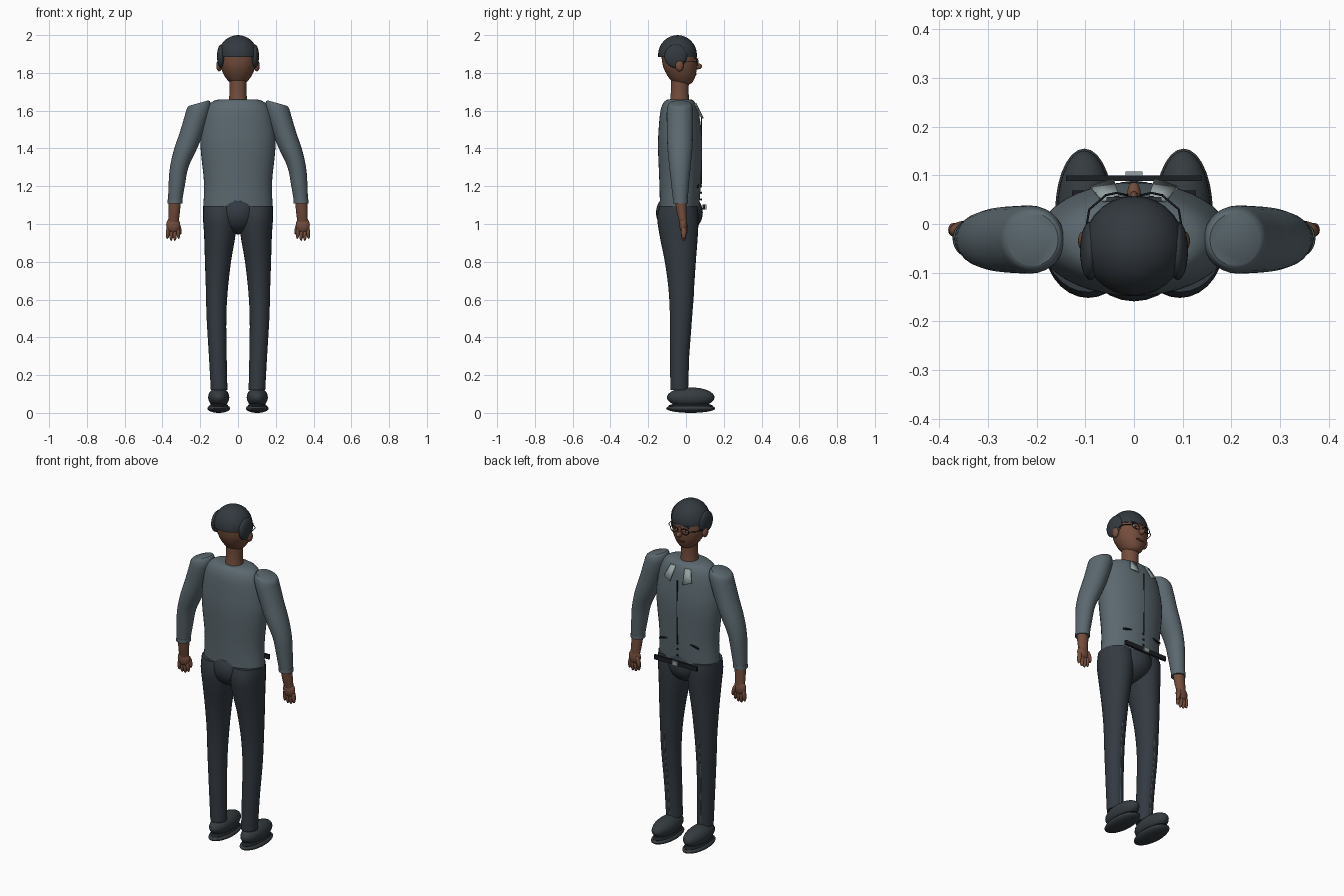
import bpy, bmesh, math
from mathutils import Vector, Matrix

if "Cube" in bpy.data.objects:
    bpy.data.objects.remove(bpy.data.objects["Cube"])


def mat(name, r, g, b):
    m = bpy.data.materials.new(name)
    m.diffuse_color = (r, g, b, 1)
    m.use_nodes = True
    m.node_tree.nodes["Principled BSDF"].inputs["Base Color"].default_value = m.diffuse_color
    return m


SHIRT = mat("grey_knit", 0.105, 0.14, 0.16)
PANTS = mat("dark_trouser", 0.033, 0.042, 0.053)
SHOE = mat("shoe_grey", 0.035, 0.044, 0.050)
HAIR = mat("hair_charcoal", 0.033, 0.041, 0.050)
SKIN = mat("brown_skin", 0.175, 0.075, 0.045)
PALE = mat("pale_grey", 0.30, 0.36, 0.36)
BLACK = mat("near_black", 0.012, 0.014, 0.017)
LIP = mat("lip_brown", 0.10, 0.028, 0.022)
WHITE = mat("eye_white", 0.6, 0.6, 0.57)


def finish(bm, name, material, angle=40):
    bmesh.ops.recalc_face_normals(bm, faces=bm.faces)
    me = bpy.data.meshes.new(name)
    bm.to_mesh(me)
    bm.free()
    ob = bpy.data.objects.new(name, me)
    bpy.context.collection.objects.link(ob)
    me.materials.append(material)
    bpy.ops.object.select_all(action='DESELECT')
    ob.select_set(True)
    bpy.context.view_layer.objects.active = ob
    bpy.ops.object.shade_smooth_by_angle(angle=math.radians(angle))
    return ob


def ball(name, material, loc, rad, rot=(0, 0, 0), floor=None):
    """Ellipsoid, optionally cut flat below a height."""
    bm = bmesh.new()
    bmesh.ops.create_uvsphere(bm, u_segments=28, v_segments=16, radius=1)
    R = (Matrix.Rotation(rot[2], 4, 'Z') @ Matrix.Rotation(rot[1], 4, 'Y')
         @ Matrix.Rotation(rot[0], 4, 'X'))
    bm.transform(Matrix.Translation(loc) @ R @ Matrix.Diagonal((*rad, 1)))
    if floor is not None:
        bmesh.ops.bisect_plane(bm, geom=bm.verts[:] + bm.edges[:] + bm.faces[:],
                               plane_co=(0, 0, floor), plane_no=(0, 0, -1), clear_outer=True)
        bmesh.ops.holes_fill(bm, edges=[e for e in bm.edges if e.is_boundary])
    return finish(bm, name, material)


def box(name, material, loc, size, rot=(0, 0, 0)):
    bm = bmesh.new()
    bmesh.ops.create_cube(bm, size=1)
    R = Matrix.Rotation(rot[1], 4, 'Y') @ Matrix.Rotation(rot[0], 4, 'X')
    bm.transform(Matrix.Translation(loc) @ R @ Matrix.Diagonal((*size, 1)))
    return finish(bm, name, material)


def loft(name, material, rings, tilt=0, side=1, seg=28, steps=4):
    """Skin smoothed elliptical rings (z, cx, cy, rx, ry); tilt slopes the first ring."""
    P = [Vector(r) for r in rings]
    rows = []
    for i in range(len(P) - 1):
        a, b, c, d = P[max(i - 1, 0)], P[i], P[i + 1], P[min(i + 2, len(P) - 1)]
        for k in range(steps):
            t = k / steps
            rows.append(0.5 * (2 * b + (c - a) * t + (2 * a - 5 * b + 4 * c - d) * t * t
                               + (3 * b - a - 3 * c + d) * t ** 3))
    rows.append(P[-1])
    bm = bmesh.new()
    loops = []
    z0, z1 = rings[0][0], rings[-1][0]
    for z, cx, cy, rx, ry in rows:
        slope = tilt * (z - z1) / (z0 - z1)
        ring = []
        for j in range(seg):
            u = 2 * math.pi * j / seg
            dx = rx * math.cos(u)
            ring.append(bm.verts.new((side * (cx + dx), cy + ry * math.sin(u), z - slope * dx)))
        loops.append(ring)
    for p, q in zip(loops, loops[1:]):
        for j in range(seg):
            k = (j + 1) % seg
            bm.faces.new((p[j], p[k], q[k], q[j]))
    bm.faces.new(loops[0])
    bm.faces.new(loops[-1])
    return finish(bm, name, material)


def tube(name, material, pts, r, closed=False):
    cu = bpy.data.curves.new(name, 'CURVE')
    cu.dimensions = '3D'
    cu.bevel_depth = r
    cu.bevel_resolution = 1
    sp = cu.splines.new('POLY')
    sp.points.add(len(pts) - 1)
    for p, co in zip(sp.points, pts):
        p.co = (*co, 1)
    sp.use_cyclic_u = closed
    cu.materials.append(material)
    ob = bpy.data.objects.new(name, cu)
    bpy.context.collection.objects.link(ob)


# Torso, pelvis and neck
loft("torso", SHIRT, [
    (1.66, 0, -.035, .10, .062), (1.645, 0, -.035, .14, .082), (1.60, 0, -.035, .172, .10),
    (1.50, 0, -.032, .193, .113), (1.40, 0, -.031, .198, .117), (1.22, 0, -.031, .180, .110),
    (1.09, 0, -.034, .184, .104)], seg=40)
ball("pelvis", PANTS, (0, -.035, 1.06), (.115, .124, .115))
loft("neck", SKIN, [(1.77, 0, -.032, .046, .048), (1.70, 0, -.033, .045, .047),
                    (1.64, 0, -.034, .050, .052)])

# Head
loft("head", SKIN, [
    (1.97, 0, -.045, .055, .06), (1.93, 0, -.042, .086, .087), (1.88, 0, -.036, .096, .093),
    (1.83, 0, -.031, .091, .089), (1.785, 0, -.024, .072, .074), (1.75, 0, -.018, .045, .052),
    (1.737, 0, -.015, .022, .028)])
ball("hair_cap", HAIR, (0, -.045, 1.893), (.104, .103, .107), floor=1.885)
ball("nose", SKIN, (0, .062, 1.835), (.014, .024, .016))
ball("nose_bridge", SKIN, (0, .053, 1.855), (.009, .014, .025))
ball("mouth", LIP, (0, .046, 1.792), (.026, .010, .007))

# Front closure, belt and buckle
box("front_seam", BLACK, (0, .083, 1.39), (.005, .006, .36))
box("belt", BLACK, (0, .094, 1.09), (.28, .012, .026))
box("buckle", PALE, (0, .103, 1.09), (.034, .010, .024))
for i in range(3):
    ball("button", BLACK, (0, .080, 1.13 + i * .035), (.006, .005, .006))

for s in (-1, 1):
    # Side hair, ears and face details
    ball("side_hair", HAIR, (s * .090, -.055, 1.888), (.021, .060, .062))
    ball("ear", SKIN, (s * .100, -.035, 1.838), (.015, .022, .030))
    ball("eye", WHITE, (s * .036, .049, 1.860), (.015, .006, .008))
    ball("pupil", BLACK, (s * .036, .054, 1.860), (.006, .004, .007))
    box("eyebrow", HAIR, (s * .037, .050, 1.883), (.038, .010, .007), (0, s * .12, 0))
    tube("glasses_rim", BLACK, [(s * .036 + .023 * math.cos(a), .064 - .1 * abs(math.cos(a)) * .05,
                                 1.858 + .017 * math.sin(a))
                                for a in [i * math.pi / 10 for i in range(20)]], .0022, True)
    tube("glasses_arm", BLACK, [(s * .059, .058, 1.86), (s * .092, .03, 1.862),
                                (s * .102, -.03, 1.86)], .0022)

    # Collar flap and pocket slit
    bm = bmesh.new()
    bm.faces.new([bm.verts.new((s * x, y, z)) for x, y, z in
                  ((.030, .055, 1.640), (.065, .050, 1.640), (.090, .078, 1.575), (.042, .094, 1.560))])
    flap = finish(bm, "collar_flap", PALE)
    flap.modifiers.new("thickness", 'SOLIDIFY').thickness = .006
    box("pocket_slit", BLACK, (s * .10, .064, 1.20), (.055, .010, .008), (0, s * .25, 0))

    # Sleeve and cuff
    loft("sleeve", SHIRT, [
        (1.640, .208, -.032, .052, .054), (1.628, .209, -.032, .062, .064),
        (1.59, .213, -.032, .069, .070), (1.50, .240, -.032, .068, .069),
        (1.40, .276, -.032, .064, .066), (1.30, .311, -.032, .050, .056),
        (1.20, .325, -.031, .043, .046), (1.12, .333, -.030, .037, .038)], tilt=.28, side=s)
    loft("cuff", SHIRT, [(1.130, .333, -.030, .039, .040), (1.108, .334, -.030, .039, .040)],
         side=s, steps=1)

    # Wrist, palm, fingers and thumb
    loft("wrist", SKIN, [(1.12, .335, -.028, .033, .030), (1.06, .338, -.022, .030, .026),
                         (1.01, .342, -.015, .028, .020)], side=s)
    ball("palm", SKIN, (s * .343, -.014, .995), (.037, .021, .042))
    for i in range(4):
        x = .317 + i * .018
        drop = (.010, 0, 0, .010)[i]
        ball("finger", SKIN, (s * x, -.012, .948 + drop), (.0105, .014, .037),
             (0, s * (i - 1.5) * -.06, 0))
    ball("thumb", SKIN, (s * .312, -.002, .978), (.011, .014, .034), (0, s * .25, 0))

    # Trouser leg with a front crease
    loft("trouser_leg", PANTS, [
        (1.095, .094, -.040, .090, .100), (1.03, .094, -.043, .091, .109),
        (.93, .097, -.038, .082, .100), (.80, .106, -.030, .069, .082),
        (.65, .112, -.025, .058, .067), (.50, .114, -.027, .052, .058),
        (.30, .107, -.034, .047, .050), (.12, .100, -.036, .044, .047)], side=s)
    tube("trouser_crease", SHIRT, [(s * .112, .041, .64), (s * .114, .030, .50),
                                   (s * .107, .015, .30), (s * .101, .010, .14)], .002)

    # Shoe and sole
    ball("shoe", SHOE, (s * .102, .025, .082), (.056, .126, .053))
    ball("sole", SHOE, (s * .102, .025, .024), (.060, .130, .024))
    ball("sole_gap", BLACK, (s * .102, .025, .036), (.050, .118, .018))
